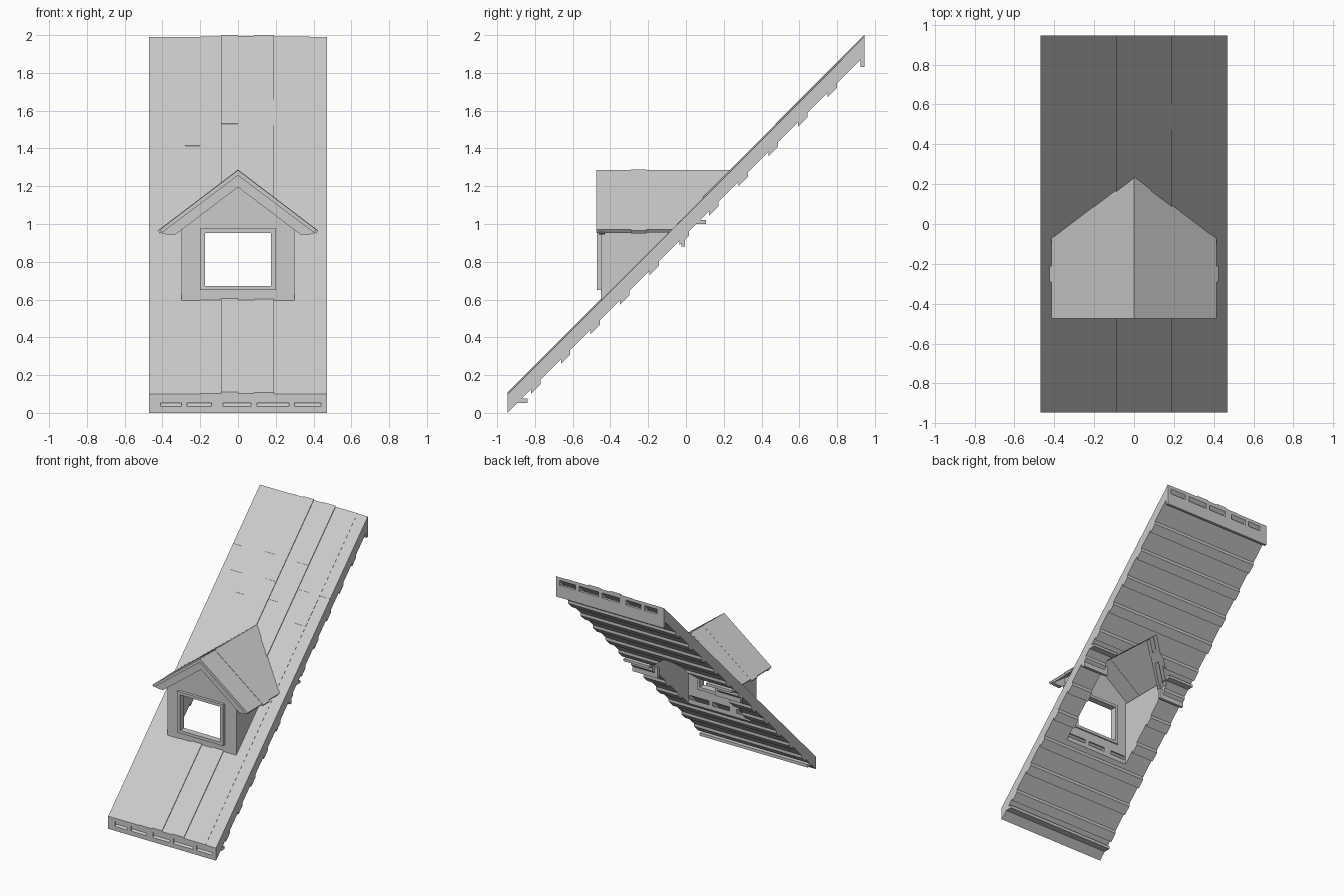
import bpy, bmesh
from mathutils import Vector

if "Cube" in bpy.data.objects:
    bpy.data.objects.remove(bpy.data.objects["Cube"])

grey = bpy.data.materials.new("weathered_grey")
grey.use_nodes = True
GREY = (0.6, 0.6, 0.6, 1)
grey.diffuse_color = GREY
grey.node_tree.nodes["Principled BSDF"].inputs["Base Color"].default_value = GREY

HALF_W, HALF_D = 0.47, 0.945


def prism(name, profile, a, b, axis):
    """Extrude a profile along x (profile in y, z) or along y (profile in x, z)."""
    bm = bmesh.new()
    place = (lambda p: (a, p[0], p[1])) if axis == "x" else (lambda p: (p[0], a, p[1]))
    face = bm.faces.new([bm.verts.new(place(p)) for p in profile])
    out = bmesh.ops.extrude_face_region(bm, geom=[face])["geom"]
    shift = Vector((b - a, 0, 0)) if axis == "x" else Vector((0, b - a, 0))
    bmesh.ops.translate(bm, vec=shift, verts=[v for v in out if isinstance(v, bmesh.types.BMVert)])
    bmesh.ops.recalc_face_normals(bm, faces=bm.faces)
    mesh = bpy.data.meshes.new(name)
    bm.to_mesh(mesh)
    bm.free()
    mesh.materials.append(grey)
    obj = bpy.data.objects.new(name, mesh)
    bpy.context.collection.objects.link(obj)
    return obj


def box(name, x, y, z):
    return prism(name, [(y[0], z[0]), (y[1], z[0]), (y[1], z[1]), (y[0], z[1])], x[0], x[1], "x")


def sloped(name, x, y, h):
    """Board lying on the 45 degree slope; h is its height range above z = y."""
    profile = [(y[0], y[0] + h[0]), (y[1], y[1] + h[0]), (y[1], y[1] + h[1]), (y[0], y[0] + h[1])]
    return prism(name, profile, x[0], x[1], "x")


def cut(obj, cutter):
    mod = obj.modifiers.new("opening", "BOOLEAN")
    mod.operation, mod.solver, mod.object = "DIFFERENCE", "EXACT", cutter
    mesh = bpy.data.meshes.new_from_object(obj.evaluated_get(bpy.context.evaluated_depsgraph_get()))
    obj.modifiers.clear()
    obj.data = mesh


def trim_to_slope(obj, height):
    """Remove everything that sinks below the main roof plane."""
    bm = bmesh.new()
    bm.from_mesh(obj.data)
    bmesh.ops.bisect_plane(bm, geom=bm.verts[:] + bm.edges[:] + bm.faces[:],
                           plane_co=(0, 0, height), plane_no=(0, -1, 1), clear_inner=True)
    rim = [e for e in bm.edges if e.is_boundary]
    if rim:
        bmesh.ops.holes_fill(bm, edges=rim)
    bm.to_mesh(obj.data)
    bm.free()


# Main roof: upper boards, each in two lengths
roof_parts = []
edges = [-HALF_W, -0.4, -0.28, -0.2, -0.09, 0, 0.085, 0.19, 0.28, 0.38, HALF_W]
joints = [0.61, 0.475, 0.37, 0.615, 0.475, 0.38, 0.605, 0.475, 0.3, 0.475]
tops = [1.044, 1.044, 1.044, 1.047, 1.055, 1.048, 1.054, 1.046, 1.046, 1.044]
for x0, x1, joint, top in zip(edges, edges[1:], joints, tops):
    roof_parts.append(sloped("lower_roof_board", (x0, x1), (-HALF_D, joint), (1.02, top)))
    roof_parts.append(sloped("upper_roof_board", (x0, x1), (joint, HALF_D), (1.02, top + 0.001)))

# Rafters between the two board layers
for x in [(-HALF_W, -0.41), (-0.3, -0.27), (-0.14, -0.08), (0.07, 0.1), (0.27, 0.3), (0.44, HALF_W)]:
    roof_parts.append(sloped("rafter", x, (-HALF_D, HALF_D), (0.978, 1.022)))

# Ceiling layer with narrow cross battens
roof_parts.append(sloped("ceiling_layer", (-HALF_W, HALF_W), (-HALF_D, HALF_D), (0.945, 0.98)))
for i in range(11):
    y = -0.82 + 0.157 * i
    roof_parts.append(sloped("cross_batten", (-HALF_W, HALF_W), (y, y + 0.05), (0.922, 0.95)))

# Opening under the dormer
opening = prism("opening_cutter", [(-0.28, 0.3), (0.28, 0.3), (0.28, 0.98), (0, 1.2), (-0.28, 0.98)],
                -0.43, 0.6, "y")
for part in roof_parts:
    cut(part, opening)

# Eave and ridge planks
box("eave_plank", (-HALF_W, HALF_W), (-0.94, -0.84), (0.052, 0.075))
box("ridge_plank", (-HALF_W, HALF_W), (0.925, HALF_D), (1.83, 1.925))

# Short planks beside the opening
for x in [(-HALF_W, -0.25), (0.25, HALF_W)]:
    box("side_tie", x, (-0.025, -0.005), (0.88, 0.96))
    box("side_shelf", x, (0.02, 0.105), (1.0, 1.02))

# Dormer front wall with window opening
RIDGE, PITCH = 1.285, 0.76
wall_top = RIDGE - 0.02
wall = prism("dormer_front_wall", [(-0.3, 0.58), (0.3, 0.58), (0.3, wall_top - 0.3 * PITCH),
                                   (0, wall_top), (-0.3, wall_top - 0.3 * PITCH)], -0.45, -0.43, "y")
window = box("window_cutter", (-0.175, 0.175), (-0.6, -0.3), (0.673, 0.953))
cut(wall, window)
for cutter in (opening, window):
    bpy.data.objects.remove(cutter)

# Window frame
for x in [(-0.2, -0.175), (0.175, 0.2)]:
    box("window_jamb", x, (-0.472, -0.42), (0.65, 0.975))
for z in [(0.65, 0.673), (0.953, 0.975)]:
    box("window_rail", (-0.175, 0.175), (-0.472, -0.42), z)

for side in (-1, 1):
    # Dormer cheeks
    prism("dormer_cheek", [(-0.45, 0.57), (0.005, 1.025), (-0.45, 1.025)],
          side * 0.28, side * 0.3, "x")

    # Front gable rafter
    prism("gable_rafter", [(0, RIDGE - 0.02), (side * 0.41, RIDGE - 0.02 - 0.41 * PITCH),
                           (side * 0.38, 0.945), (side * 0.33, 0.945), (0, 1.195)], -0.46, -0.43, "y")

    # Dormer roof boards, trimmed where they meet the main roof
    rows = [(-0.475, -0.29, 0.415, 0), (-0.29, -0.21, 0.425, 0.003),
            (-0.21, -0.06, 0.415, 0.002), (-0.06, 0.3, 0.405, 0)]
    for y0, y1, reach, lift in rows:
        top = RIDGE + lift
        eave = top - reach * PITCH
        board = prism("dormer_roof_board", [(0, top), (side * reach, eave),
                                            (side * (reach - 0.012), eave - 0.016), (0, top - 0.028)],
                      y0, y1, "y")
        trim_to_slope(board, 1.025)
